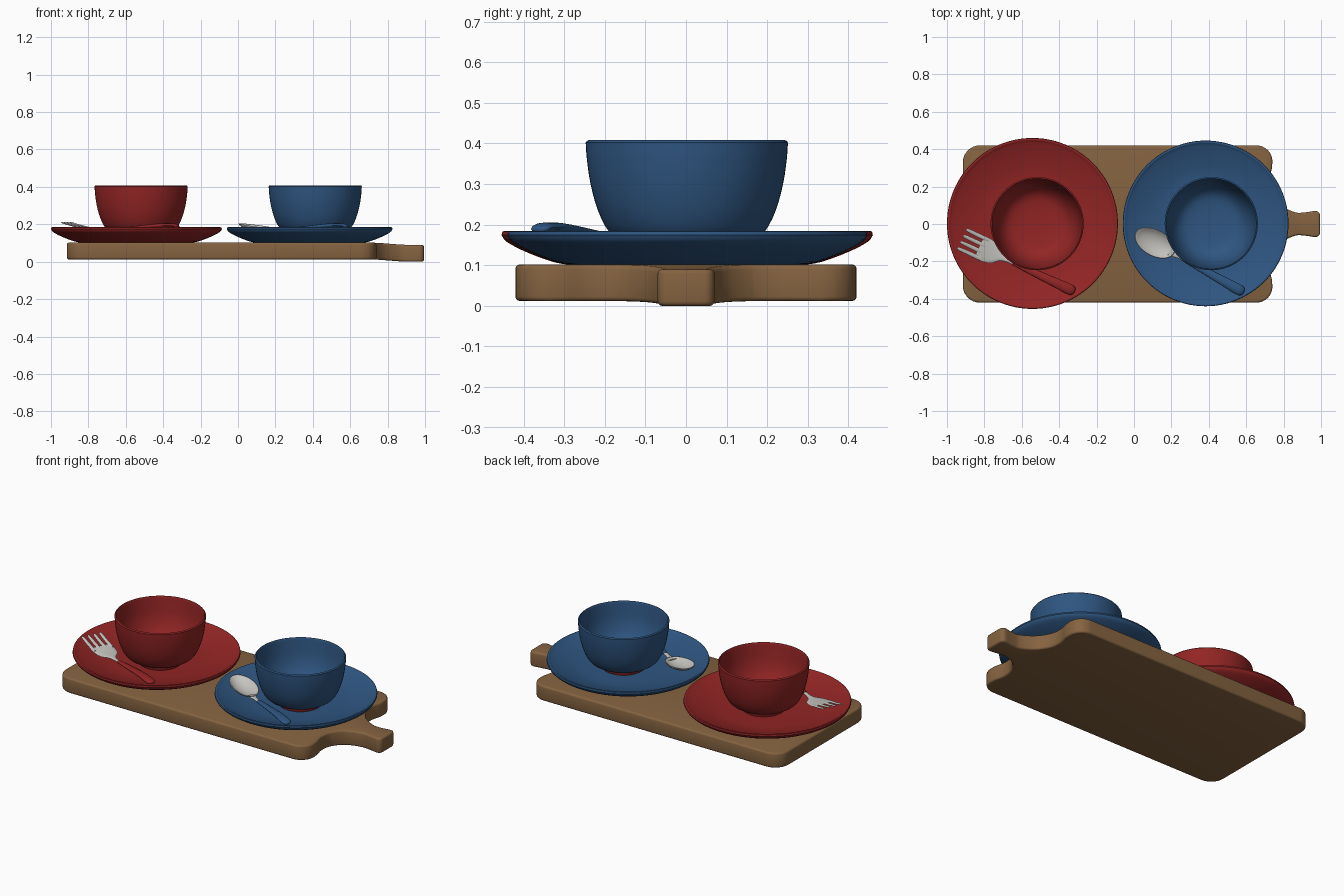
import bpy, bmesh, math
from mathutils import Vector, Matrix

if "Cube" in bpy.data.objects:
    bpy.data.objects.remove(bpy.data.objects["Cube"], do_unlink=True)


def material(name, rgb):
    m = bpy.data.materials.new(name)
    m.use_nodes = True
    m.diffuse_color = (*rgb, 1)
    bsdf = next(n for n in m.node_tree.nodes if n.type == 'BSDF_PRINCIPLED')
    bsdf.inputs["Base Color"].default_value = (*rgb, 1)
    return m


RED = material("red_glaze", (0.29, 0.018, 0.018))
BLUE = material("blue_glaze", (0.028, 0.092, 0.22))
WOOD = material("wood", (0.235, 0.125, 0.052))
STEEL = material("steel", (0.56, 0.55, 0.52))


def finish(bm, name, mats, angle=40):
    bmesh.ops.recalc_face_normals(bm, faces=bm.faces)
    me = bpy.data.meshes.new(name)
    bm.to_mesh(me)
    bm.free()
    for m in mats:
        me.materials.append(m)
    me.shade_smooth()
    me.set_sharp_from_angle(angle=math.radians(angle))
    ob = bpy.data.objects.new(name, me)
    bpy.context.collection.objects.link(ob)
    return ob


def spline(pts, steps=5):
    """Smooth curve through the points."""
    p = [Vector(q) for q in pts]
    p = [2 * p[0] - p[1]] + p + [2 * p[-1] - p[-2]]
    out = []
    for a, b, c, d in zip(p, p[1:], p[2:], p[3:]):
        for i in range(steps):
            t = i / steps
            out.append(0.5 * (2 * b + (c - a) * t + (2 * a - 5 * b + 4 * c - d) * t * t
                              + (3 * b - a - 3 * c + d) * t ** 3))
    return out + [p[-2]]


def lathe(profile, sides=64):
    bm = bmesh.new()
    vs = [bm.verts.new((r, 0, z)) for r, z in profile]
    es = [bm.edges.new(e) for e in zip(vs, vs[1:])]
    bmesh.ops.spin(bm, geom=vs + es, cent=(0, 0, 0), axis=(0, 0, 1),
                   angle=2 * math.pi, steps=sides, use_duplicate=False)
    bmesh.ops.remove_doubles(bm, verts=bm.verts, dist=0.0003)
    return bm


def loft(name, rows, mat, sides=12):
    """Oval sections along x: (x, y, z, half width, half thickness)."""
    bm = bmesh.new()
    rings = []
    for x, y, z, w, h in spline(rows, 4):
        angs = [2 * math.pi * i / sides for i in range(sides)]
        rings.append([bm.verts.new((x, y + w * math.cos(a), z + h * math.sin(a)))
                      for a in angs])
    for r, s in zip(rings, rings[1:]):
        for i in range(sides):
            j = (i + 1) % sides
            bm.faces.new((r[i], r[j], s[j], s[i]))
    bm.faces.new(rings[0])
    bm.faces.new(rings[-1])
    return finish(bm, name, [mat], 60)


def arc(cx, cy, r, a0, a1, n=8):
    return [Vector((cx + r * math.cos(math.radians(a0 + (a1 - a0) * i / n)),
                    cy + r * math.sin(math.radians(a0 + (a1 - a0) * i / n))))
            for i in range(n + 1)]


# Cutting board: mirrored outline with a flowing neck into the grip
half = arc(-0.825, 0.33, 0.09, 180, 90) + arc(0.655, 0.335, 0.085, 90, 0)
half += spline([(0.738, 0.30), (0.724, 0.235), (0.735, 0.165), (0.785, 0.1),
                (0.86, 0.063), (0.91, 0.062), (0.965, 0.07)])
half += arc(0.97, 0.045, 0.025, 80, 0, 4)
outline = half + [Vector((p.x, -p.y)) for p in reversed(half)]
bm = bmesh.new()
base = bm.faces.new([bm.verts.new((p.x, p.y, 0.012)) for p in outline])
ext = bmesh.ops.extrude_face_region(bm, geom=[base])
bmesh.ops.translate(bm, vec=(0, 0, 0.09),
                    verts=[v for v in ext["geom"] if isinstance(v, bmesh.types.BMVert)])
rim = [e for e in bm.edges if abs(e.verts[0].co.z - e.verts[1].co.z) < 0.001]
bmesh.ops.bevel(bm, geom=rim, offset=0.011, segments=3, profile=0.5, affect='EDGES')
for i in range(7):
    bmesh.ops.bisect_plane(bm, geom=bm.verts[:] + bm.edges[:] + bm.faces[:],
                           plane_co=(0.7 + i * 0.035, 0, 0), plane_no=(1, 0, 0))
for v in bm.verts:
    t = min(max((v.co.x - 0.7) / 0.22, 0), 1)
    v.co.z -= 0.012 * t * t * (3 - 2 * t)
finish(bm, "cutting_board", [WOOD])

# Plates
PLATE_UNDER = [(0.28, 0.1), (0.33, 0.108), (0.40, 0.134), (0.445, 0.158), (0.457, 0.174)]
PLATE_TOP = [(0.455, 0.183), (0.446, 0.184), (0.43, 0.175), (0.36, 0.151),
             (0.28, 0.132), (0.2, 0.126)]
# Bowls
BOWL_OUT = [(0.122, 0.148), (0.155, 0.157), (0.192, 0.183), (0.219, 0.235),
            (0.237, 0.3), (0.246, 0.36), (0.249, 0.402)]
BOWL_IN = [(0.246, 0.406), (0.24, 0.404), (0.234, 0.36), (0.222, 0.29), (0.195, 0.225),
           (0.15, 0.182), (0.08, 0.168)]


def place_setting(colour, mat, plate_x, plate_r, bowl_x):
    k = plate_r / 0.457
    prof = [(0, 0.1)] + spline(PLATE_UNDER, 3) + spline(PLATE_TOP, 3) + [(0, 0.125)]
    plate = finish(lathe([(r * k, z) for r, z in prof], 96), colour + "_plate", [mat])
    plate.location = (plate_x, 0.003, 0)
    prof = [(0, 0.122), (0.115, 0.122)] + spline(BOWL_OUT, 3) + spline(BOWL_IN, 3) + [(0, 0.166)]
    bm = lathe(prof)
    # Foot of every bowl is red
    for f in bm.faces:
        f.material_index = int(max(v.co.z for v in f.verts) < 0.1485)
    bowl = finish(bm, colour + "_bowl", [mat, RED])
    bowl.location = (bowl_x, 0.002, 0)


place_setting("red", RED, -0.543, 0.457, -0.518)
place_setting("blue", BLUE, 0.383, 0.443, 0.413)


def put(objs, end, tip):
    """Lay parts built along x so that they run from end to tip."""
    d = Vector(tip) - Vector(end)
    for ob in objs:
        ob.matrix_world = (Matrix.Translation((*end, 0))
                           @ Matrix.Rotation(math.atan2(d.y, d.x), 4, 'Z')
                           @ ob.matrix_world)


HANDLE = [(0, 0, 0.188, 0.006, 0.004), (0.008, 0, 0.189, 0.022, 0.009),
          (0.035, 0, 0.193, 0.028, 0.012), (0.12, 0, 0.192, 0.025, 0.012),
          (0.25, 0, 0.181, 0.019, 0.01), (0.365, 0, 0.17, 0.013, 0.008)]
NECK = [(0.36, 0, 0.17, 0.011, 0.006), (0.4, 0, 0.168, 0.012, 0.005),
        (0.435, 0, 0.168, 0.022, 0.005)]

# Fork: handle, neck with flared palm, four tines
fork = [loft("fork_handle", HANDLE, RED),
        loft("fork_head", NECK + [(0.47, 0, 0.169, 0.052, 0.005), (0.51, 0, 0.173, 0.063, 0.005),
                                  (0.555, 0, 0.181, 0.066, 0.004), (0.565, 0, 0.183, 0.062, 0.002)],
             STEEL)]
for i in range(4):
    y = (i - 1.5) * 0.036
    fork.append(loft("fork_tine_%d" % (i + 1),
                     [(0.53, y, 0.177, 0.011, 0.004), (0.6, y, 0.192, 0.011, 0.004),
                      (0.655, y * 1.02, 0.207, 0.009, 0.004), (0.668, y * 1.02, 0.211, 0.003, 0.002)],
                     STEEL, 8))
put(fork, (-0.317, -0.362), (-0.922, -0.078))

# Spoon: handle, neck, dished oval head
spoon = [loft("spoon_handle", HANDLE, BLUE),
         loft("spoon_neck", NECK + [(0.455, 0, 0.169, 0.03, 0.004)], STEEL)]
DISH = [(0, -0.03), (0.4, -0.026), (0.75, -0.015), (0.95, -0.003), (1, 0.003),
        (0.96, 0.005), (0.75, -0.008), (0.4, -0.019), (0, -0.023)]
head = finish(lathe(spline(DISH, 2), 40), "spoon_head", [STEEL], 60)
head.matrix_world = (Matrix.Translation((0.545, 0, 0.185))
                     @ Matrix.Rotation(-0.13, 4, 'Y')
                     @ Matrix.Diagonal((0.118, 0.07, 1, 1)))
spoon.append(head)
put(spoon, (0.587, -0.366), (0.01, -0.045))
